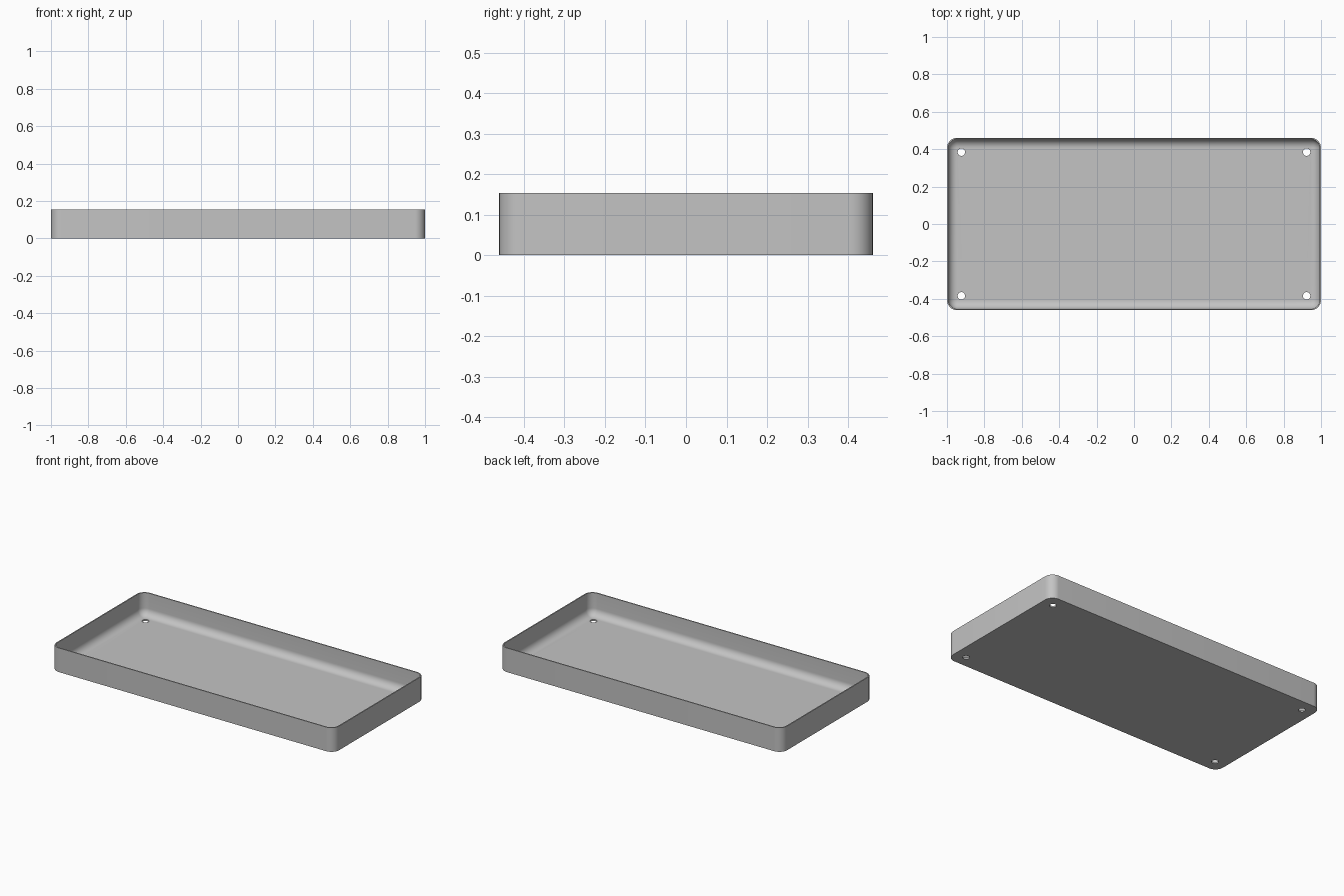
import bpy, bmesh, math

cube = bpy.data.objects.get("Cube")
if cube:
    bpy.data.objects.remove(cube, do_unlink=True)

HALF_X, HALF_Y, HEIGHT = 1.0, 0.461, 0.154
CORNER, WALL, FLOOR, FILLET = 0.055, 0.007, 0.01, 0.046
STEPS = 10

grey = bpy.data.materials.new("plain grey")
grey.use_nodes = True
colour = (0.55, 0.55, 0.55, 1)
grey.diffuse_color = colour
grey.node_tree.nodes["Principled BSDF"].inputs["Base Color"].default_value = colour


def ring(bm, inset, z):
    """Rounded rectangle loop, moved inwards by inset."""
    r = CORNER - inset
    verts = []
    for q, (sx, sy) in enumerate(((1, 1), (-1, 1), (-1, -1), (1, -1))):
        for i in range(STEPS + 1):
            a = math.pi / 2 * (q + i / STEPS)
            verts.append(bm.verts.new((sx * (HALF_X - CORNER) + r * math.cos(a),
                                       sy * (HALF_Y - CORNER) + r * math.sin(a), z)))
    return verts


# Tray shell: outside wall, rim, inside wall and filleted floor
bm = bmesh.new()
levels = [(0, 0), (0, HEIGHT), (WALL, HEIGHT)]
for i in range(STEPS + 1):
    a = math.pi / 2 * i / STEPS
    levels.append((WALL + FILLET * (1 - math.cos(a)),
                   FLOOR + FILLET * (1 - math.sin(a))))
rings = [ring(bm, inset, z) for inset, z in levels]
for low, high in zip(rings, rings[1:]):
    n = len(low)
    for i in range(n):
        j = (i + 1) % n
        bm.faces.new((low[i], low[j], high[j], high[i]))
bm.faces.new(rings[0][::-1])
bm.faces.new(rings[-1])
bmesh.ops.recalc_face_normals(bm, faces=bm.faces[:])
mesh = bpy.data.meshes.new("tray")
bm.to_mesh(mesh)
bm.free()
mesh.materials.append(grey)
tray = bpy.data.objects.new("tray", mesh)
bpy.context.collection.objects.link(tray)

# Screw holes near the four corners
cutters = []
for sx in (-1, 1):
    for sy in (-1, 1):
        bpy.ops.mesh.primitive_cylinder_add(vertices=32, radius=0.02, depth=0.1,
                                            location=(sx * 0.923, sy * 0.384, 0))
        cutter = bpy.context.object
        cutter.name = "hole_cutter"
        cutter.hide_render = True
        cutter.data.materials.append(grey)
        cutters.append(cutter)
        cut = tray.modifiers.new("screw_hole", 'BOOLEAN')
        cut.operation = 'DIFFERENCE'
        cut.solver = 'EXACT'
        cut.object = cutter

# Apply the holes, then drop the cutters
bpy.ops.object.select_all(action='DESELECT')
tray.select_set(True)
bpy.context.view_layer.objects.active = tray
for name in [m.name for m in tray.modifiers]:
    bpy.ops.object.modifier_apply(modifier=name)
for cutter in cutters:
    bpy.data.objects.remove(cutter, do_unlink=True)
bpy.ops.object.shade_smooth_by_angle(angle=math.radians(30))
